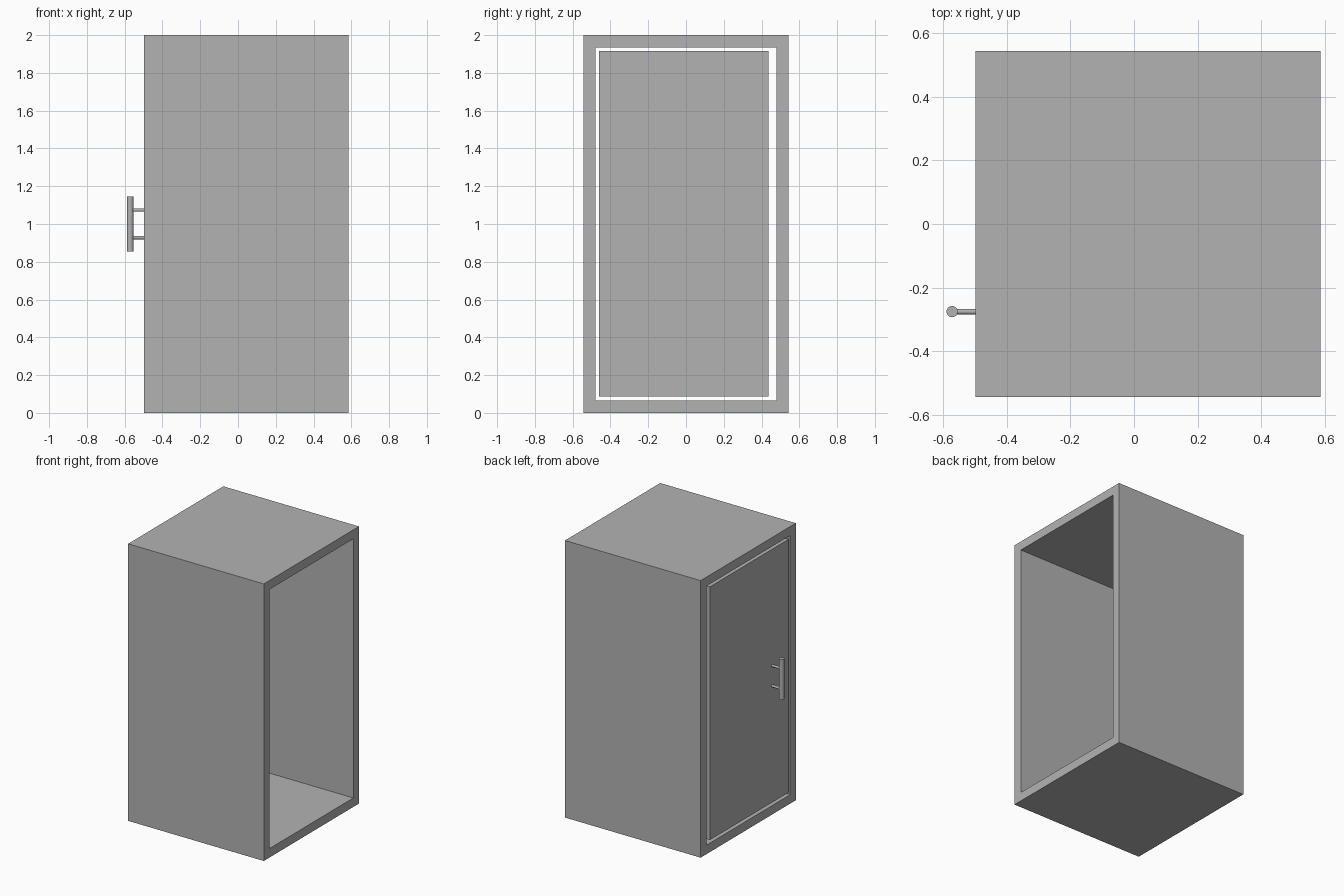
import bpy
import bmesh
import math
from mathutils import Vector

cube = bpy.data.objects.get("Cube")
if cube:
    bpy.data.objects.remove(cube)

# Single grey finish
grey = bpy.data.materials.new("plain grey")
grey.use_nodes = True
colour = (0.45, 0.45, 0.45, 1)
grey.diffuse_color = colour
grey.node_tree.nodes["Principled BSDF"].inputs["Base Color"].default_value = colour


def add_object(name, bm):
    bmesh.ops.recalc_face_normals(bm, faces=bm.faces)
    mesh = bpy.data.meshes.new(name)
    bm.to_mesh(mesh)
    bm.free()
    mesh.materials.append(grey)
    obj = bpy.data.objects.new(name, mesh)
    bpy.context.collection.objects.link(obj)
    return obj


def box(name, low, high):
    low, high = Vector(low), Vector(high)
    bm = bmesh.new()
    bmesh.ops.create_cube(bm, size=1)
    bmesh.ops.scale(bm, vec=high - low, verts=bm.verts)
    bmesh.ops.translate(bm, vec=(low + high) / 2, verts=bm.verts)
    return add_object(name, bm)


def rod(name, centre, radius, length, tilt=0):
    bpy.ops.mesh.primitive_cylinder_add(vertices=32, radius=radius, depth=length,
                                        location=centre, rotation=(0, tilt, 0))
    obj = bpy.context.object
    obj.name = name
    obj.data.materials.append(grey)
    bpy.ops.object.shade_smooth_by_angle(angle=math.radians(40))


# Cabinet shell: rectangular ring swept from the door side to the open side
door_side, open_side = -0.497, 0.586
half_width, height, wall = 0.543, 2.0, 0.065


def ring(bm, inset):
    y = half_width - inset
    corners = ((-y, inset), (y, inset), (y, height - inset), (-y, height - inset))
    return [bm.verts.new((door_side, *c)) for c in corners]


bm = bmesh.new()
outer, inner = ring(bm, 0), ring(bm, wall)
for i in range(4):
    j = (i + 1) % 4
    bm.faces.new((outer[i], outer[j], inner[j], inner[i]))
swept = bmesh.ops.extrude_face_region(bm, geom=bm.faces[:], use_keep_orig=True)
moved = [v for v in swept["geom"] if isinstance(v, bmesh.types.BMVert)]
bmesh.ops.translate(bm, vec=(open_side - door_side, 0, 0), verts=moved)
add_object("cabinet_shell", bm)

# Door panel, flush with the frame and with a gap all round
box("door_panel", (door_side, -0.461, 0.087), (door_side + 0.06, 0.437, 1.915))

# Bar handle on two standoffs
bar_x, handle_y = -0.571, -0.275
rod("handle_bar", (bar_x, handle_y, 1.0), 0.0175, 0.29)
for name, z in (("lower", 0.928), ("upper", 1.074)):
    rod(name + "_handle_standoff", ((bar_x + door_side) / 2, handle_y, z),
        0.009, door_side - bar_x, math.pi / 2)
